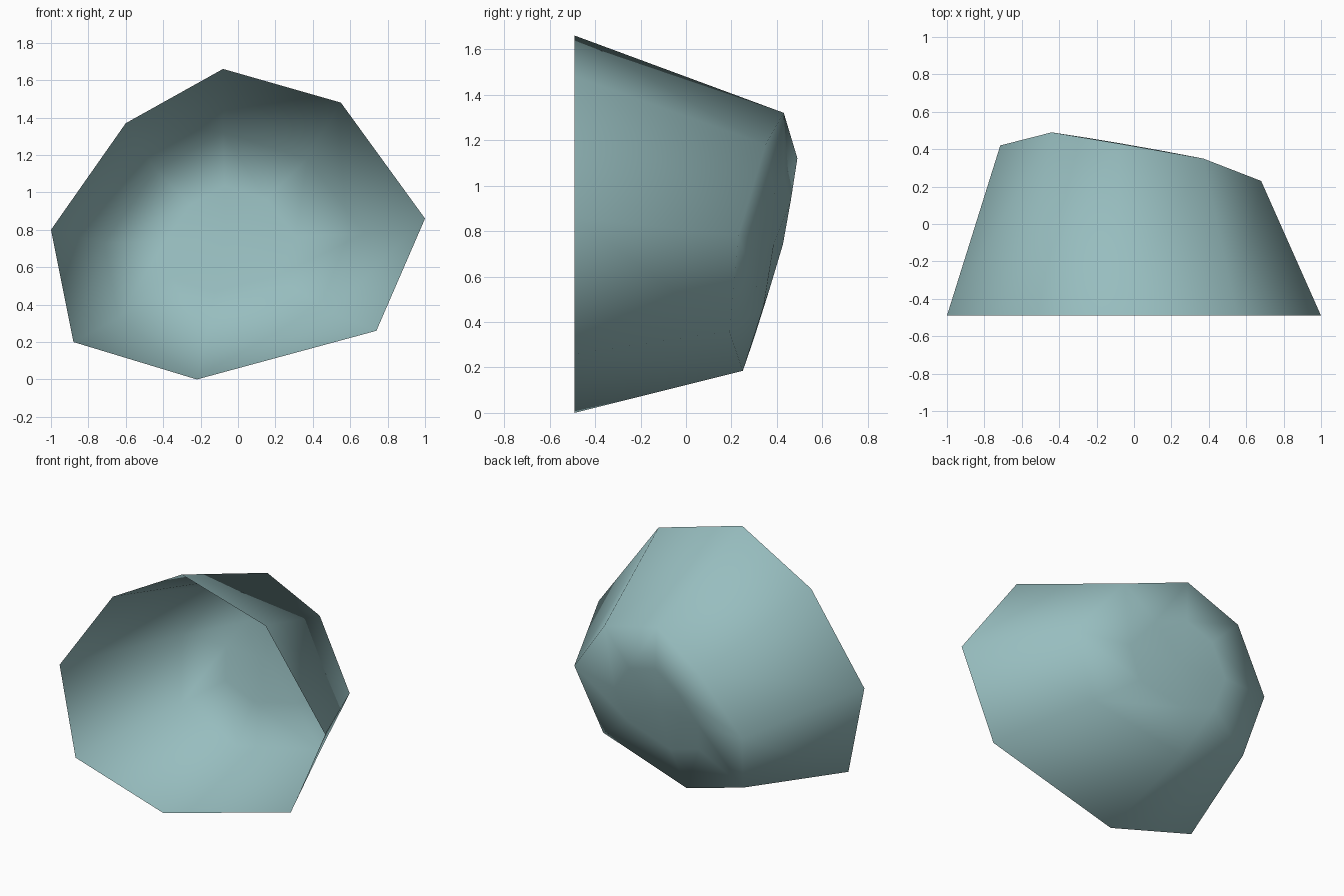
import bpy, bmesh
from mathutils import Vector

if "Cube" in bpy.data.objects:
    bpy.data.objects.remove(bpy.data.objects["Cube"])

mat = bpy.data.materials.new("pale_teal")
mat.diffuse_color = (0.31, 0.51, 0.52, 1)
mat.use_nodes = True
mat.node_tree.nodes["Principled BSDF"].inputs["Base Color"].default_value = mat.diffuse_color

# Open front rim (x, z) and the matching back ring (x, y, z)
rim = [(1.0, .86), (.74, .26), (-.22, 0), (-.88, .20),
       (-1.0, .80), (-.60, 1.37), (-.08, 1.66), (.55, 1.48)]
back = [(.68, .23, .78), (.49, .19, .36), (-.18, .25, .185), (-.64, .30, .33),
        (-.715, .42, .73), (-.44, .49, 1.12), (-.08, .43, 1.32), (.37, .35, 1.18)]
front_ring = [Vector((x, -.49, z)) for x, z in rim]
back_ring = [Vector(p) for p in back]

# Slightly bulged inner ring and crown of the back
centre = sum(back_ring, Vector()) / 8
inner_ring = [centre.lerp(p, .5) + Vector((0, .05, 0)) for p in back_ring]
crown = centre + Vector((0, .055, 0))

bm = bmesh.new()
rings = [[bm.verts.new(p) for p in ring] for ring in (front_ring, back_ring, inner_ring)]
tip = bm.verts.new(crown)
for a, b in zip(rings, rings[1:]):
    for i in range(8):
        j = (i + 1) % 8
        bm.faces.new((a[i], a[j], b[j], b[i]))
for i in range(8):
    bm.faces.new((rings[2][i], rings[2][(i + 1) % 8], tip))
bmesh.ops.recalc_face_normals(bm, faces=bm.faces)
if sum((f.normal.dot(f.calc_center_median() - Vector((0, 0, .8))) for f in bm.faces)) < 0:
    bmesh.ops.reverse_faces(bm, faces=bm.faces)
for f in bm.faces:
    f.smooth = True

# Thin open shell
mesh = bpy.data.meshes.new("open_shell")
bm.to_mesh(mesh)
bm.free()
mesh.materials.append(mat)
bpy.context.collection.objects.link(bpy.data.objects.new("open_shell", mesh))
